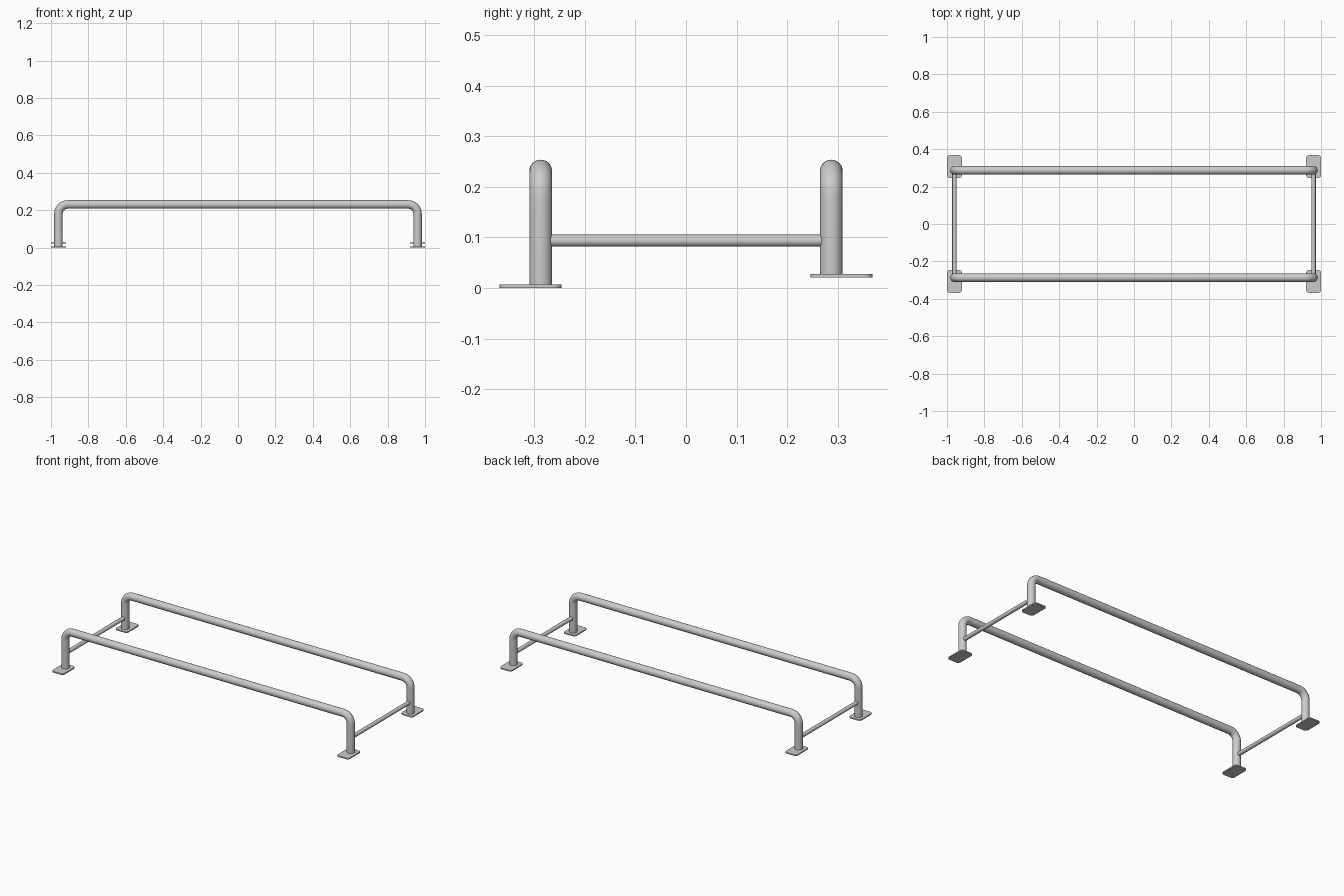
import bpy, bmesh
from math import sin, cos, pi, radians

if "Cube" in bpy.data.objects:
    bpy.data.objects.remove(bpy.data.objects["Cube"])

LEG_X, RAIL_Y, RAIL_Z = 0.96, 0.287, 0.231
TUBE_R, BAR_R, BEND_R = 0.0225, 0.0118, 0.05


def finish(obj):
    bpy.ops.object.select_all(action='DESELECT')
    obj.select_set(True)
    bpy.context.view_layer.objects.active = obj
    if obj.type == 'CURVE':
        bpy.ops.object.convert(target='MESH')
    bpy.ops.object.shade_smooth_by_angle(angle=radians(35))


def tube(name, points, radius):
    cu = bpy.data.curves.new(name, 'CURVE')
    cu.dimensions = '3D'
    cu.bevel_depth = radius
    cu.bevel_resolution = 14
    cu.use_fill_caps = True
    sp = cu.splines.new('POLY')
    sp.points.add(len(points) - 1)
    for p, co in zip(sp.points, points):
        p.co = (*co, 1)
    obj = bpy.data.objects.new(name, cu)
    bpy.context.collection.objects.link(obj)
    finish(obj)


def plate(name, x, y, z0, z1, w=0.08, d=0.122, r=0.016):
    # rounded rectangle outline, extruded upward
    bm = bmesh.new()
    verts = []
    for i, (sx, sy) in enumerate([(1, 1), (-1, 1), (-1, -1), (1, -1)]):
        for k in range(9):
            a = (i + k / 8) * pi / 2
            verts.append(bm.verts.new((x + sx * (w / 2 - r) + r * cos(a),
                                       y + sy * (d / 2 - r) + r * sin(a), z0)))
    face = bm.faces.new(verts)
    ext = bmesh.ops.extrude_face_region(bm, geom=[face])
    top = [v for v in ext['geom'] if isinstance(v, bmesh.types.BMVert)]
    bmesh.ops.translate(bm, verts=top, vec=(0, 0, z1 - z0))
    bmesh.ops.recalc_face_normals(bm, faces=bm.faces)
    me = bpy.data.meshes.new(name)
    bm.to_mesh(me)
    bm.free()
    obj = bpy.data.objects.new(name, me)
    bpy.context.collection.objects.link(obj)
    finish(obj)


# Bent rails with feet; the rear pair stands slightly higher
for label, s, base in (("front", -1, 0.0), ("rear", 1, 0.021)):
    y = s * RAIL_Y
    half = [(LEG_X, y, base + 0.001)]
    for k in range(13):
        a = k / 12 * pi / 2
        half.append((LEG_X - BEND_R + BEND_R * cos(a), y,
                     RAIL_Z - BEND_R + BEND_R * sin(a)))
    tube(label + "_rail", half + [(-px, py, pz) for px, py, pz in reversed(half)], TUBE_R)
    for side, sx in (("left", -1), ("right", 1)):
        plate(f"{label}_{side}_foot_plate", sx * LEG_X, s * 0.307, base, base + 0.007)

# Cross bars joining the legs at each end
for side, sx in (("left", -1), ("right", 1)):
    tube(side + "_cross_bar",
         [(sx * LEG_X, -RAIL_Y + 0.012, 0.0935), (sx * LEG_X, RAIL_Y - 0.012, 0.0935)], BAR_R)
